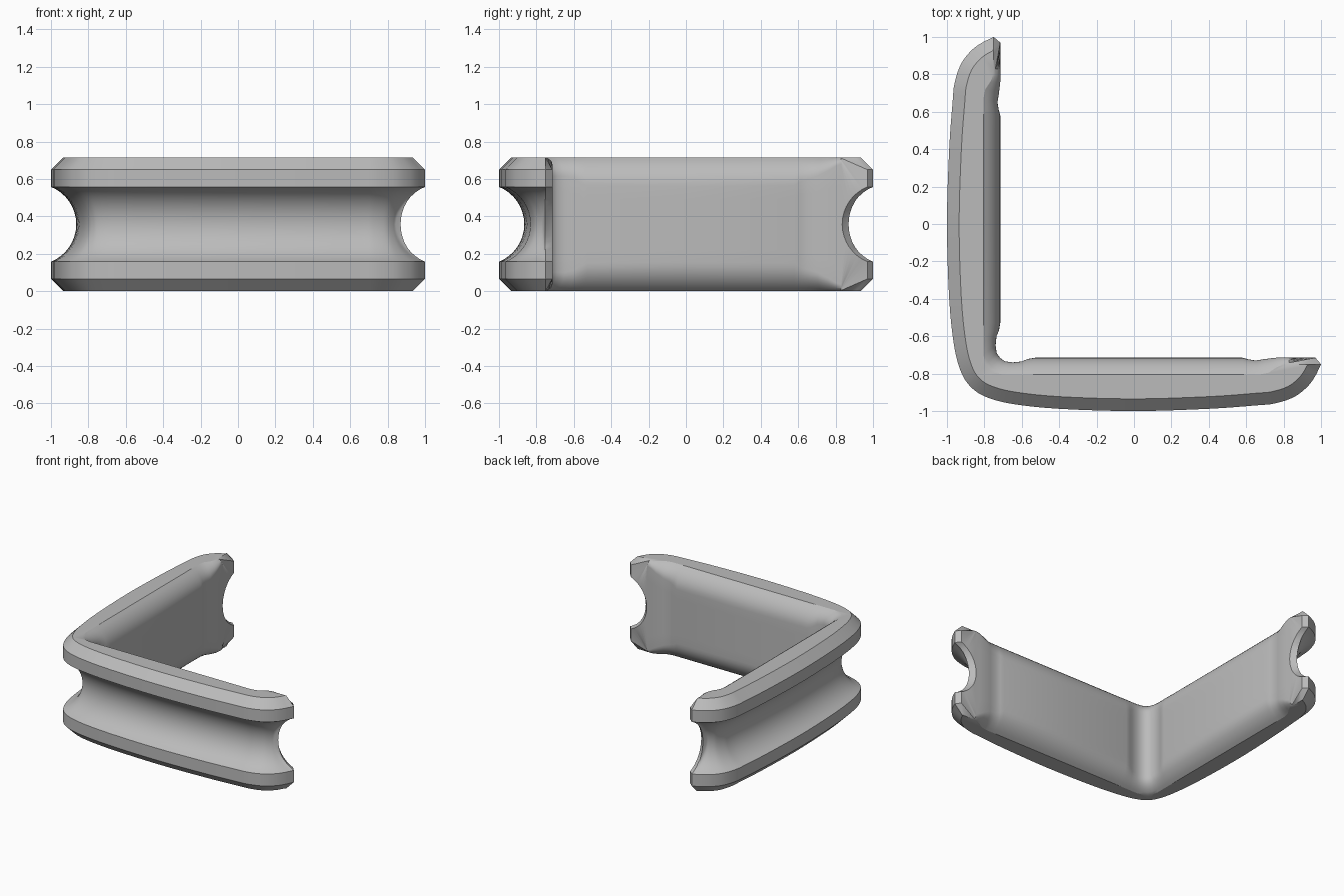
import bpy, bmesh, math
from mathutils import Vector

if "Cube" in bpy.data.objects:
    bpy.data.objects.remove(bpy.data.objects["Cube"])

MID, TOP, GROOVE = 0.358, 0.715, 0.135
WALL, TIP = -0.715, -0.75

# Outer edge of one arm in plan, from the tip to the corner diagonal
OUTER = [(1, -.75), (.965, -.82), (.92, -.877), (.85, -.928), (.75, -.96),
         (.65, -.97), (.4, -.988), (0, -1), (-.4, -.988), (-.65, -.962),
         (-.79, -.925), (-.872, -.872)]
# Inner side: wall x, wall y, top edge x, top edge y, height of the rounding
INNER = [(.83, -.715, .83, -.75, .035), (.80, -.715, .80, -.75, .045),
         (.76, -.715, .76, -.768, .07), (.70, -.722, .72, -.795, .10),
         (.65, -.730, .67, -.805, .115), (.61, -.723, .61, -.805, .13),
         (.58, -.715, .58, -.805, .15), (.0, -.715, .0, -.805, .155),
         (-.53, -.715, -.53, -.805, .15), (-.57, -.722, -.58, -.805, .13),
         (-.60, -.735, -.63, -.805, .11), (-.65, -.740, -.70, -.805, .10),
         (-.69, -.734, -.75, -.795, .10), (-.716, -.716, -.778, -.778, .10)]


def mirrored(half):
    """Repeat an arm's points on the other arm, across the diagonal."""
    return half + [Vector((p.y, p.x, p.z)) for p in reversed(half[:-1])]


def smooth_path(points):
    """Catmull-Rom curve through the points, four steps per span."""
    pts = [Vector((x, y, 0)) for x, y in points]
    pts = [2 * pts[0] - pts[1]] + pts + [Vector((pts[-2].y, pts[-2].x, 0))]
    out = []
    for a, b, c, d in zip(pts, pts[1:], pts[2:], pts[3:]):
        for i in range(4):
            t = i / 4
            out.append(.5 * (2 * b + (c - a) * t + (2 * a - 5 * b + 4 * c - d) * t * t
                             + (3 * b - a - 3 * c + d) * t ** 3))
    return out + [pts[-2]]


# Outer profile, top to middle: height and inset (bevel, lip, round groove)
radius = (.2 ** 2 + GROOVE ** 2) / (2 * GROOVE)
half_angle = math.asin(.2 / radius)
profile = [(TOP, .065), (.65, 0), (MID + .2, 0)]
for i in range(1, 9):
    a = half_angle * (1 - i / 8)
    profile.append((MID + radius * math.sin(a), radius * math.cos(a) - radius + GROOVE))
COUNT = len(profile)
path = smooth_path(OUTER)


def outer_points(z, inset):
    pts = []
    for i, p in enumerate(path):
        if i == 0:
            normal = Vector((-1, 0, 0))
        elif i == len(path) - 1:
            normal = Vector((.7071, .7071, 0))
        else:
            t = (path[i + 1] - path[i - 1]).normalized()
            normal = Vector((t.y, -t.x, 0))
        q = p + normal * inset
        q.y = min(q.y, TIP - .003 * i) if i < 20 else q.y
        q.z = z
        pts.append(q)
    return pts


def inner_points(k, z, inset):
    # Bevelled corner where the wall meets the tip
    pts = [Vector((.97 - inset, TIP if k == 0 else WALL, z))]
    a0 = math.radians(35)
    for wx, wy, tx, ty, drop in INNER:
        if k <= 7:   # rounded shoulder
            a = a0 + (math.pi / 2 - a0) * k / 7
            f = (math.sin(a) - math.sin(a0)) / (1 - math.sin(a0))
            h = TOP - drop * (1 - math.cos(a) / math.cos(a0))
        else:        # flat wall
            f = 1
            h = TOP - drop + (MID - TOP + drop) * (k - 7) / (COUNT - 8)
        pts.append(Vector((tx + (wx - tx) * f, ty + (wy - ty) * f, h)))
    return pts


def ring(k):
    z, inset = profile[k]
    return mirrored(outer_points(z, inset)) + mirrored(inner_points(k, z, inset))[::-1]


# Stack the rings from top to bottom; the lower half mirrors the upper
bm = bmesh.new()
rings = []
for k in range(COUNT):
    rings.append([bm.verts.new(p) for p in ring(k)])
for k in reversed(range(COUNT - 1)):
    rings.append([bm.verts.new((p.x, p.y, 2 * MID - p.z)) for p in ring(k)])
for upper, lower in zip(rings, rings[1:]):
    for i in range(len(upper)):
        j = (i + 1) % len(upper)
        bm.faces.new((upper[i], upper[j], lower[j], lower[i]))
bm.faces.new(rings[0])
bm.faces.new(rings[-1][::-1])
bmesh.ops.translate(bm, verts=bm.verts, vec=(0, 0, TOP - 2 * MID + .001))
bmesh.ops.recalc_face_normals(bm, faces=bm.faces)

mesh = bpy.data.meshes.new("corner_bracket")
bm.to_mesh(mesh)
bm.free()
grey = bpy.data.materials.new("plain grey")
grey.diffuse_color = (.5, .5, .5, 1)
grey.use_nodes = True
grey.node_tree.nodes["Principled BSDF"].inputs["Base Color"].default_value = grey.diffuse_color
mesh.materials.append(grey)
bracket = bpy.data.objects.new("corner_bracket", mesh)
bpy.context.collection.objects.link(bracket)
bpy.context.view_layer.objects.active = bracket
bracket.select_set(True)
bpy.ops.object.shade_smooth_by_angle(angle=math.radians(30))
